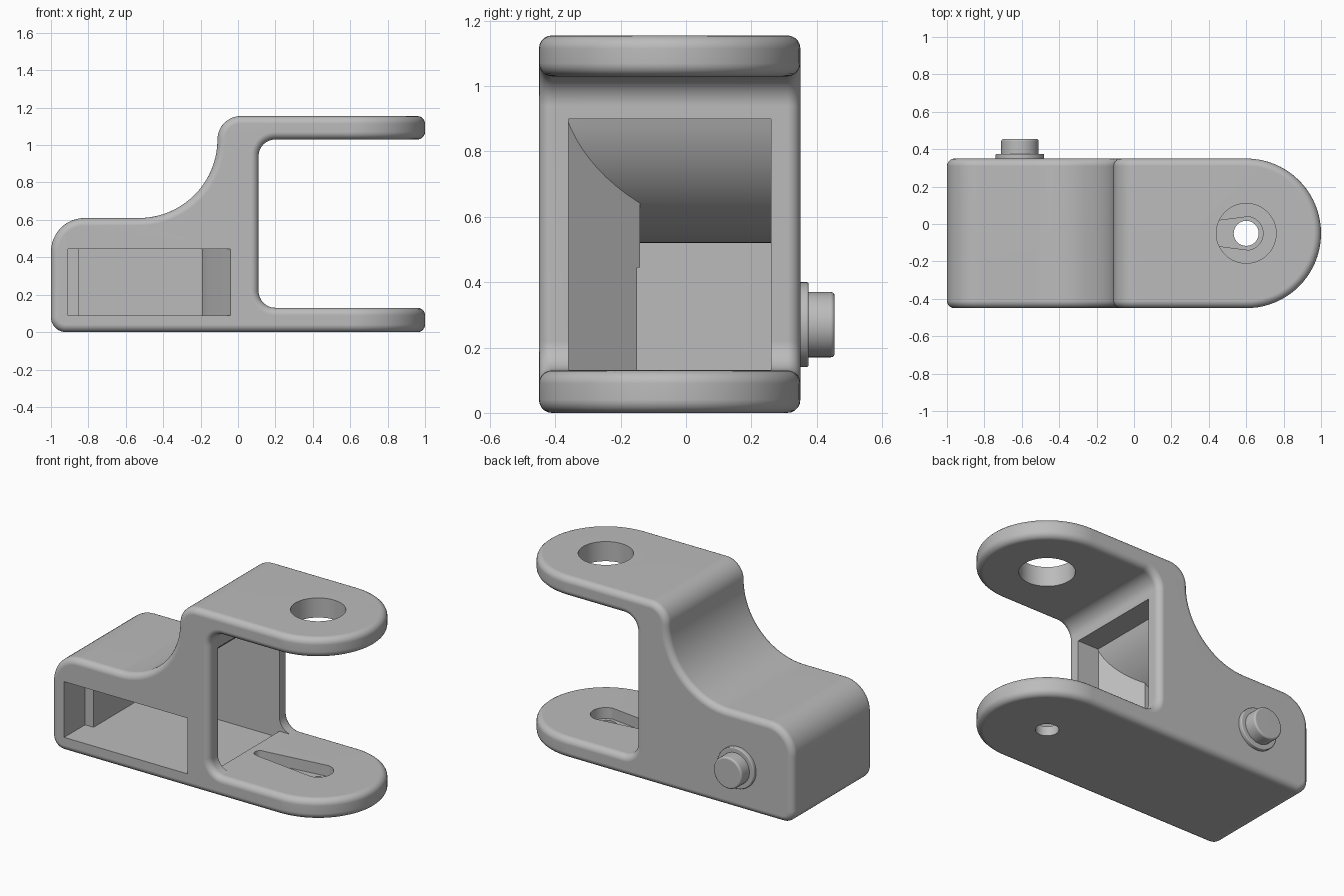
import bpy
import bmesh
from math import cos, sin, radians, pi
from mathutils import Vector

cube = bpy.data.objects.get("Cube")
if cube:
    bpy.data.objects.remove(cube, do_unlink=True)

grey = bpy.data.materials.new("plain grey")
grey.use_nodes = True
colour = (0.5, 0.5, 0.5, 1)
grey.diffuse_color = colour
grey.node_tree.nodes["Principled BSDF"].inputs["Base Color"].default_value = colour


def arc(cx, cy, r, start, end, n=12):
    angles = [radians(start + (end - start) * i / n) for i in range(n + 1)]
    return [(cx + r * cos(a), cy + r * sin(a)) for a in angles]


def prism(name, points, axis, low, high):
    """Extrude a closed outline along y or z."""
    bm = bmesh.new()
    if axis == "y":
        verts = [bm.verts.new((a, low, b)) for a, b in points]
        step = Vector((0, high - low, 0))
    else:
        verts = [bm.verts.new((a, b, low)) for a, b in points]
        step = Vector((0, 0, high - low))
    face = bm.faces.new(verts)
    extruded = bmesh.ops.extrude_face_region(bm, geom=[face])["geom"]
    moved = [v for v in extruded if isinstance(v, bmesh.types.BMVert)]
    bmesh.ops.translate(bm, vec=step, verts=moved)
    bmesh.ops.recalc_face_normals(bm, faces=bm.faces)
    mesh = bpy.data.meshes.new(name)
    bm.to_mesh(mesh)
    bm.free()
    mesh.materials.append(grey)
    ob = bpy.data.objects.new(name, mesh)
    bpy.context.collection.objects.link(ob)
    return ob


def apply(ob, mod):
    bpy.ops.object.select_all(action="DESELECT")
    bpy.context.view_layer.objects.active = ob
    ob.select_set(True)
    bpy.ops.object.modifier_apply(modifier=mod.name)


def combine(ob, cutter, operation="DIFFERENCE"):
    cutter.hide_render = True
    mod = ob.modifiers.new("combine", "BOOLEAN")
    mod.operation = operation
    mod.solver = "EXACT"
    mod.object = cutter
    apply(ob, mod)
    bpy.data.objects.remove(cutter, do_unlink=True)


def round_edges(ob, width, segments):
    mod = ob.modifiers.new("round", "BEVEL")
    mod.width = width
    mod.segments = segments
    mod.limit_method = "ANGLE"
    mod.angle_limit = radians(40)
    mod.use_clamp_overlap = False
    apply(ob, mod)


def finish(ob):
    bpy.ops.object.select_all(action="DESELECT")
    bpy.context.view_layer.objects.active = ob
    ob.select_set(True)
    bpy.ops.object.shade_smooth_by_angle(angle=radians(35))
    mod = ob.modifiers.new("even shading", "WEIGHTED_NORMAL")
    mod.keep_sharp = True


# Bracket: side outline trimmed by the round-ended plan outline
side = (arc(-0.92, 0.08, 0.08, 180, 270) + [(1.2, 0), (1.2, 0.13)]
        + arc(0.2, 0.22, 0.09, 270, 180) + arc(0.2, 0.94, 0.09, 180, 90)
        + [(1.2, 1.03), (1.2, 1.155)] + arc(0.015, 1.03, 0.125, 90, 180)
        + arc(-0.53, 1.03, 0.42, 0, -90, 20)[1:] + arc(-0.82, 0.43, 0.18, 90, 180))
bracket = prism("bracket", side, "y", -0.45, 0.35)
plan = arc(0.6, -0.05, 0.4, -90, 90, 40) + [(-1.2, 0.35), (-1.2, -0.45)]
# The plan sits just inside the side faces so the cut is clean
bracket.scale.y = 1.1
combine(bracket, prism("plan", plan, "z", -0.5, 1.5), "INTERSECT")
bracket.data.transform(bracket.matrix_basis)
bracket.scale = (1, 1, 1)
round_edges(bracket, 0.04, 5)

# Hollow behind the arms, its roof following the outer curve
hollow_side = ([(-1, 0.09), (0.11, 0.09), (0.11, 0.131), (0.35, 0.131), (0.35, 0.9)]
               + arc(-0.53, 1.03, 0.51, -14.8, -90, 20) + [(-1, 0.52)])
hollow_plan = [(0.3, -0.36), (-0.04, -0.36), (-0.2, -0.14),
               (-0.85, -0.14), (-0.85, 0.26), (0.3, 0.26)]
hollow = prism("hollow", hollow_side, "y", -0.6, 0.6)
combine(hollow, prism("hollow_plan", hollow_plan, "z", -0.2, 1.4), "INTERSECT")
combine(bracket, hollow)

# Stepped window in the front wall
window = [(-0.91, -0.6), (-0.04, -0.6), (-0.04, -0.45), (-0.16, -0.24),
          (-0.2, -0.13), (-0.85, -0.13), (-0.85, -0.24), (-0.91, -0.24)]
combine(bracket, prism("window", window, "z", 0.09, 0.445))

# Large hole in the upper arm, small hole and tapered slot in the lower arm
combine(bracket, prism("upper_hole", arc(0.6, -0.05, 0.16, 0, 360, 48)[:-1], "z", 0.95, 1.3))
slot = arc(0.6, -0.05, 0.09, -82, 82, 20) + arc(0.19, -0.05, 0.035, 98, 262, 10)
combine(bracket, prism("slot", slot, "z", 0.06, 0.3))
combine(bracket, prism("lower_hole", arc(0.6, -0.05, 0.067, 0, 360, 32)[:-1], "z", -0.1, 0.1))
finish(bracket)

# Round button with its collar on the back
for name, radius, end, edge in (("button_collar", 0.13, 0.375, 0.006),
                                ("back_button", 0.1, 0.455, 0.012)):
    bpy.ops.mesh.primitive_cylinder_add(vertices=48, radius=radius, depth=end - 0.32,
                                        location=(-0.61, (end + 0.32) / 2, 0.27),
                                        rotation=(pi / 2, 0, 0))
    part = bpy.context.object
    part.name = name
    part.data.materials.append(grey)
    round_edges(part, edge, 3)
    finish(part)
